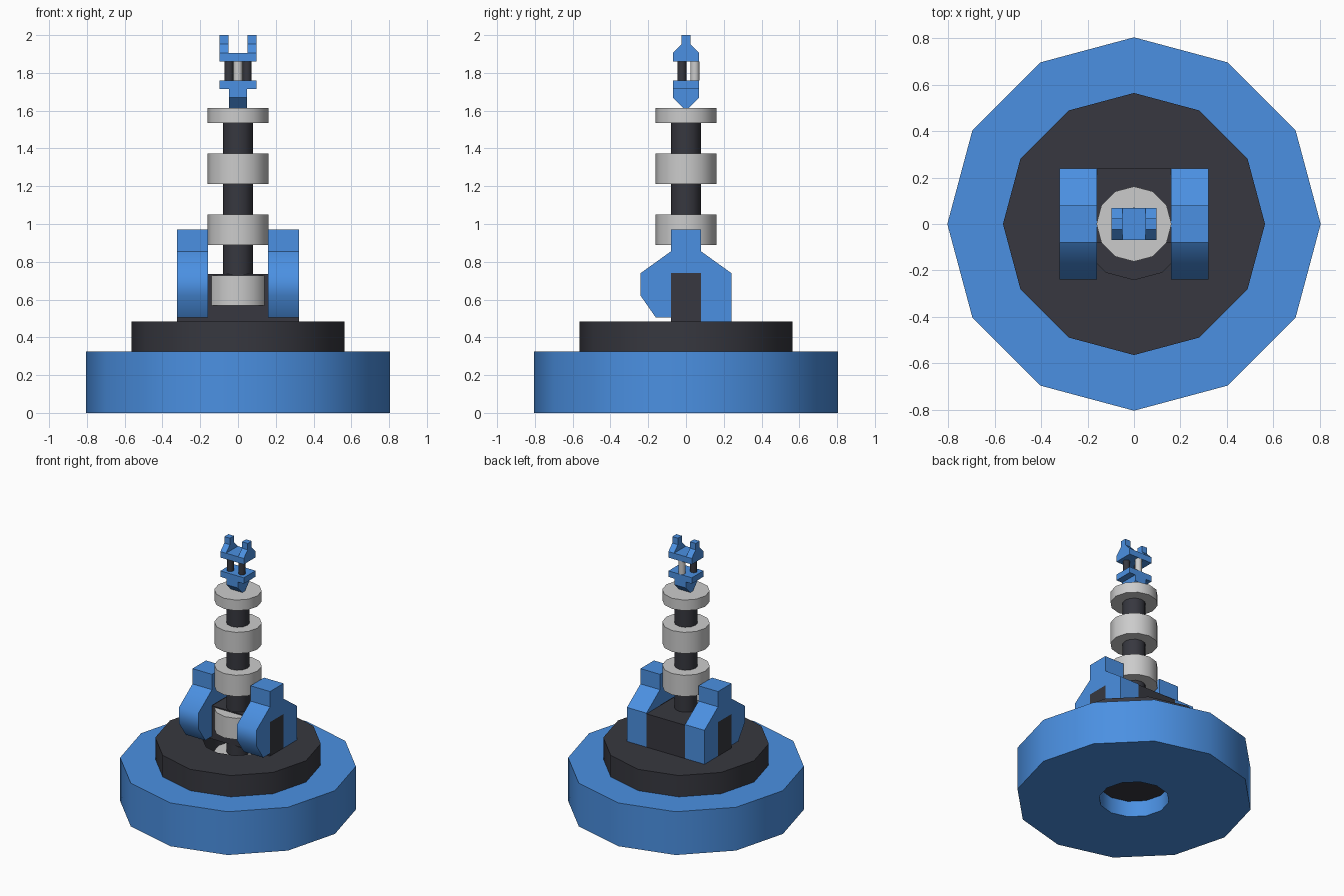
import bpy, bmesh
from math import cos, sin, pi

if "Cube" in bpy.data.objects:
    bpy.data.objects.remove(bpy.data.objects["Cube"])


def material(name, color):
    m = bpy.data.materials.new(name)
    m.diffuse_color = (*color, 1)
    m.use_nodes = True
    m.node_tree.nodes["Principled BSDF"].inputs["Base Color"].default_value = m.diffuse_color
    return m


BLUE = material("blue", (0.07, 0.28, 0.76))
DARK = material("dark", (0.038, 0.039, 0.05))
GREY = None


def finish(bm, name, mat):
    bmesh.ops.recalc_face_normals(bm, faces=bm.faces)
    me = bpy.data.meshes.new(name)
    bm.to_mesh(me)
    bm.free()
    if mat:
        me.materials.append(mat)
    ob = bpy.data.objects.new(name, me)
    bpy.context.collection.objects.link(ob)
    return ob


def drum(name, r, z0, z1, mat, hole=0, x=0, y=0, n=12):
    """Smooth-sided drum with sharp rims, optionally with a central hole."""
    bm = bmesh.new()

    def loop(rad, z):
        return [bm.verts.new((x + rad * cos(2 * pi * i / n), y + rad * sin(2 * pi * i / n), z)) for i in range(n)]

    loops = [loop(r, z0), loop(r, z1)]
    if hole:
        loops += [loop(hole, z1), loop(hole, z0)]
    else:
        bm.faces.new(loops[0])
        bm.faces.new(loops[1])
    for k in range(4 if hole else 1):
        a, b = loops[k], loops[(k + 1) % len(loops)]
        for i in range(n):
            j = (i + 1) % n
            f = bm.faces.new((a[i], a[j], b[j], b[i]))
            f.smooth = k % 2 == 0
    for e in bm.edges:
        e.smooth = abs(e.verts[0].co.z - e.verts[1].co.z) > 1e-5
    return finish(bm, name, mat)


def prism(name, pts, x0, x1, mat, soft=()):
    """Side profile (y, z) extruded along x; corners listed in soft stay smooth."""
    bm = bmesh.new()
    a = [bm.verts.new((x0, y, z)) for y, z in pts]
    b = [bm.verts.new((x1, y, z)) for y, z in pts]
    n = len(pts)
    bm.faces.new(a)
    bm.faces.new(b)
    for i in range(n):
        j = (i + 1) % n
        bm.faces.new((a[i], a[j], b[j], b[i])).smooth = True
    for e in bm.edges:
        e.smooth = False
    for i in soft:
        bm.edges.get((a[i], b[i])).smooth = True
    return finish(bm, name, mat)


def box(name, x0, x1, y0, y1, z0, z1, mat):
    return prism(name, [(y0, z0), (y1, z0), (y1, z1), (y0, z1)], x0, x1, mat)


# Stepped base with a central well and its floor
drum("base", 0.805, 0, 0.325, BLUE, hole=0.24)
drum("turntable", 0.565, 0.325, 0.485, DARK, hole=0.24)
box("well_floor", -0.24, 0.24, -0.24, 0.24, 0.12, 0.165, DARK)

# Shoulder block, axle and the two cheeks
box("shoulder_block", -0.161, 0.161, -0.08, 0.24, 0.485, 0.735, DARK)
cheek = [(-0.08, 0.505), (-0.16, 0.505), (-0.24, 0.62), (-0.24, 0.74), (-0.08, 0.855),
         (-0.08, 0.97), (0.08, 0.97), (0.08, 0.855), (0.24, 0.74), (0.24, 0.485),
         (0.08, 0.485), (0.08, 0.74), (-0.08, 0.74)]
for side, s in (("left", -1), ("right", 1)):
    prism(f"cheek_{side}", cheek, s * 0.16, s * 0.322, BLUE, soft=(2, 3))
    box(f"axle_{side}", s * 0.16, s * 0.322, -0.08, 0.08, 0.485, 0.74, DARK)

# Mast with evenly spaced collars
drum("mast", 0.08, 0.165, 1.6, DARK)
for i in range(5):
    z = 0.245 + 0.3225 * i
    drum(f"collar_{i + 1}", 0.162, z, z + (0.08 if i == 4 else 0.16), GREY)

# Wrist under the gripper
prism("wrist", [(-0.015, 1.615), (0.015, 1.615), (0.07, 1.67), (0.07, 1.72),
                (-0.07, 1.72), (-0.07, 1.67)], -0.047, 0.047, BLUE)
box("lower_plate", -0.097, 0.097, -0.07, 0.07, 1.715, 1.76, BLUE)

# Pistons between the plates
for side, s in (("left", -1), ("right", 1)):
    drum(f"piston_{side}", 0.024, 1.76, 1.86, DARK, x=s * 0.048, y=-0.022)
drum("piston_rear", 0.024, 1.76, 1.86, GREY, y=0.047)

# Upper plate and prongs
box("upper_plate", -0.097, 0.097, -0.07, 0.07, 1.86, 1.905, BLUE)
prong = [(-0.07, 1.905), (-0.024, 1.952), (-0.024, 2.0), (0.024, 2.0), (0.024, 1.952), (0.07, 1.905)]
for side, s in (("left", -1), ("right", 1)):
    prism(f"prong_{side}", prong, s * 0.05, s * 0.097, BLUE)
